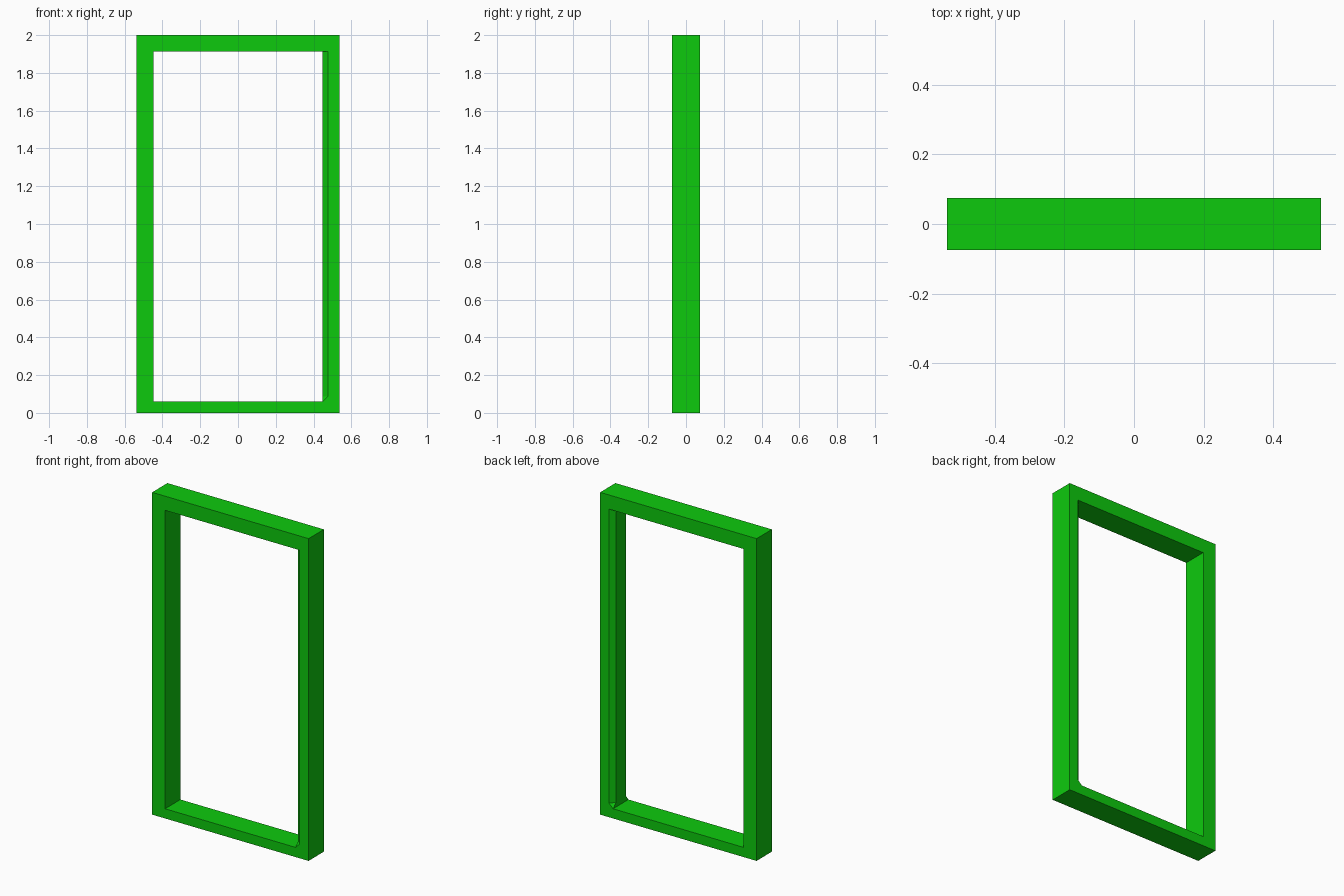
import bpy, bmesh

if "Cube" in bpy.data.objects:
    bpy.data.objects.remove(bpy.data.objects["Cube"])

W, D, H = 0.537, 0.075, 2.0          # half width, half depth, height
IN, CH = 0.448, 0.028                # half opening width, chamfer width
SILL, HEAD = 0.06, 1.912             # opening bottom and top
FRONT_IN, BACK_IN = 0.053, 0.047     # where the chamfers meet the inner jamb face

bm = bmesh.new()


def face(*verts):
    bm.faces.new(verts)


def side(y, y_in):
    """Front or back face of the frame with the chamfer on the right jamb."""
    o = [bm.verts.new((x, y, z)) for x, z in ((-W, 0), (W, 0), (W, H), (-W, H))]
    i = [bm.verts.new((x, y, z)) for x, z in (
        (-IN, SILL), (IN, SILL), (IN + CH, SILL + CH), (IN + CH, HEAD), (-IN, HEAD))]
    m = [bm.verts.new((IN, y_in, z)) for z in (SILL + CH, HEAD)]
    face(o[0], o[1], i[1], i[0])
    face(o[1], i[2], i[1])
    face(o[1], o[2], i[3], i[2])
    face(o[2], o[3], i[4], i[3])
    face(o[3], o[0], i[0], i[4])
    face(i[2], i[3], m[1], m[0])
    face(i[1], i[2], m[0])
    return o, i, m


of, jf, mf = side(-D, -FRONT_IN)
ob, jb, mb = side(D, BACK_IN)

# outer walls
for k in range(4):
    n = (k + 1) % 4
    face(of[k], of[n], ob[n], ob[k])

# inner walls: sill, left jamb, right jamb, head
face(jf[0], jf[1], jb[1], jb[0])
face(jf[4], jf[0], jb[0], jb[4])
face(jf[1], mf[0], mf[1], mb[1], mb[0], jb[1])
face(jf[4], jf[3], mf[1], mb[1], jb[3], jb[4])

bmesh.ops.recalc_face_normals(bm, faces=bm.faces)
mesh = bpy.data.meshes.new("door_frame")
bm.to_mesh(mesh)
bm.free()

frame = bpy.data.objects.new("door_frame", mesh)
bpy.context.collection.objects.link(frame)
mat = bpy.data.materials.new("green")
mat.diffuse_color = (0.004, 0.59, 0.004, 1)
mat.use_nodes = True
mat.node_tree.nodes["Principled BSDF"].inputs["Base Color"].default_value = mat.diffuse_color
mesh.materials.append(mat)
